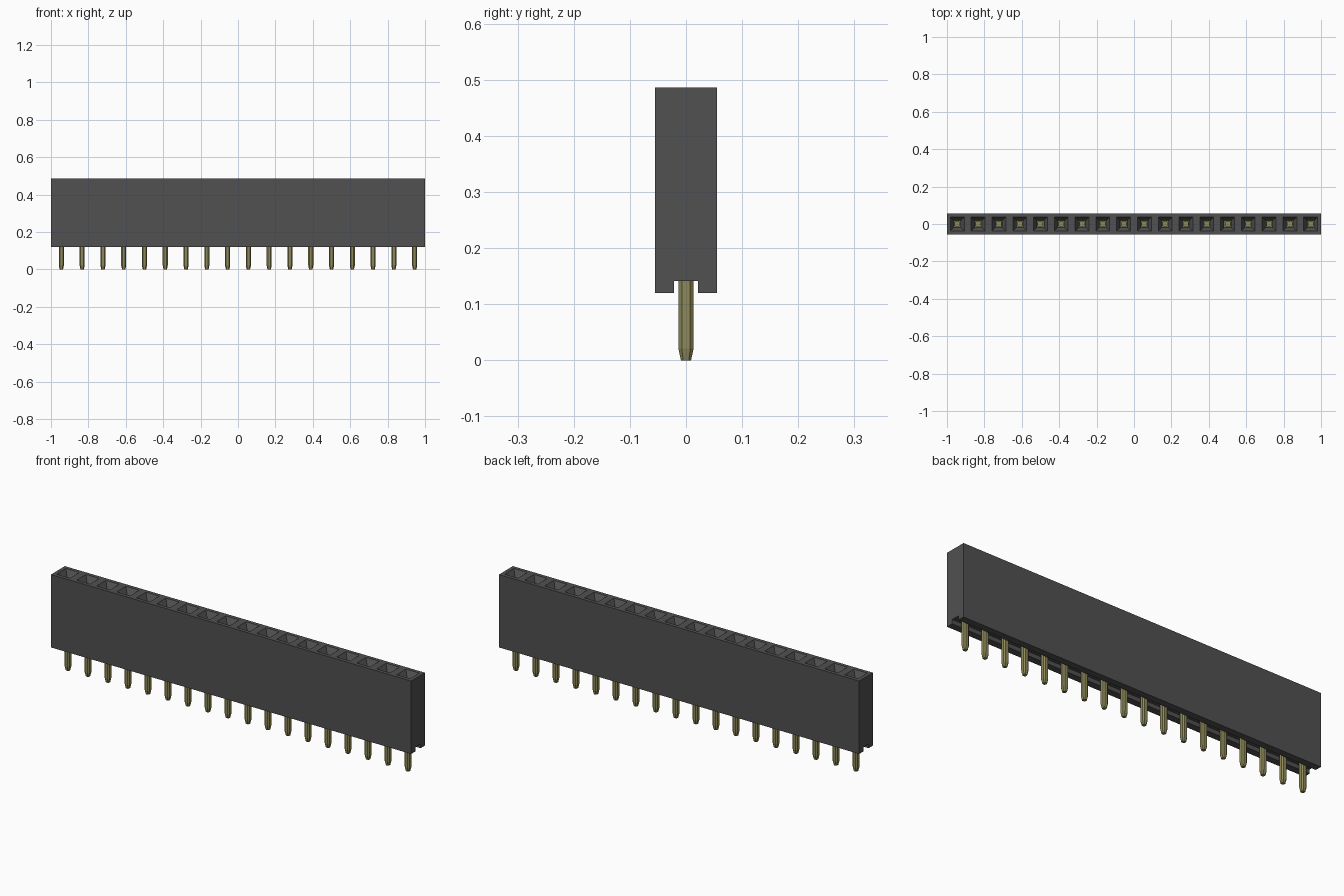
import bpy
import bmesh

cube = bpy.data.objects.get("Cube")
if cube:
    bpy.data.objects.remove(cube, do_unlink=True)

COUNT = 18
PITCH = 2 / COUNT
DEPTH = 0.055            # half depth of the housing
BASE, TOP = 0.12, 0.486
GROOVE, ROOF = 0.021, 0.141


def material(name, rgb):
    mat = bpy.data.materials.new(name)
    mat.use_nodes = True
    mat.diffuse_color = (*rgb, 1)
    mat.node_tree.nodes["Principled BSDF"].inputs["Base Color"].default_value = (*rgb, 1)
    return mat


def finish(bm, name, mat):
    bmesh.ops.remove_doubles(bm, verts=bm.verts, dist=0.0001)
    bmesh.ops.recalc_face_normals(bm, faces=bm.faces)
    mesh = bpy.data.meshes.new(name)
    bm.to_mesh(mesh)
    bm.free()
    mesh.materials.append(mat)
    obj = bpy.data.objects.new(name, mesh)
    bpy.context.collection.objects.link(obj)
    return obj


def loft(bm, rings, cap_start, cap_end):
    """Bridge rings of points with quads, optionally closing the ends."""
    loops = [[bm.verts.new(p) for p in ring] for ring in rings]
    for a, b in zip(loops, loops[1:]):
        for i in range(len(a)):
            j = (i + 1) % len(a)
            bm.faces.new((a[i], a[j], b[j], b[i]))
    if cap_start:
        bm.faces.new(loops[0])
    if cap_end:
        bm.faces.new(loops[-1])


def rectangle(x, hx, hy, z):
    return [(x - hx, -hy, z), (x + hx, -hy, z), (x + hx, hy, z), (x - hx, hy, z)]


def octagon(x, half, cut, z):
    k = half - cut
    return [(x + px, py, z) for px, py in (
        (half, -k), (half, k), (k, half), (-k, half),
        (-half, k), (-half, -k), (-k, -half), (k, -half))]


black = material("dark grey plastic", (0.082, 0.082, 0.082))
gold = material("dull gold metal", (0.27, 0.25, 0.10))
centres = [(i - (COUNT - 1) / 2) * PITCH for i in range(COUNT)]

# Housing: grooved outer walls, with a funnel and shaft in the top of each cell
bm = bmesh.new()
profile = [(-DEPTH, TOP), (-DEPTH, BASE), (-GROOVE, BASE), (-GROOVE, ROOF),
           (GROOVE, ROOF), (GROOVE, BASE), (DEPTH, BASE), (DEPTH, TOP)]
sections = [[bm.verts.new((-1 + i * PITCH, y, z)) for y, z in profile]
            for i in range(COUNT + 1)]
for a, b in zip(sections, sections[1:]):
    for i in range(len(profile) - 1):
        bm.faces.new((a[i], a[i + 1], b[i + 1], b[i]))
bm.faces.new(sections[0])
bm.faces.new(sections[-1])
for x in centres:
    loft(bm, [rectangle(x, PITCH / 2, DEPTH, TOP),
              rectangle(x, 0.037, 0.037, TOP),
              rectangle(x, 0.018, 0.018, TOP - 0.03),
              rectangle(x, 0.018, 0.018, ROOF + 0.06)], False, True)
bmesh.ops.dissolve_limit(bm, angle_limit=0.01, verts=bm.verts, edges=bm.edges)
finish(bm, "housing", black)

# Pins: chamfered square legs with tapered tips
bm = bmesh.new()
for x in centres:
    loft(bm, [octagon(x, 0.009, 0.004, 0),
              octagon(x, 0.0135, 0.006, 0.021),
              octagon(x, 0.0135, 0.006, ROOF)], True, True)
finish(bm, "pins", gold)

# Contacts: hollow square sleeves inside the shafts
bm = bmesh.new()
for x in centres:
    loft(bm, [rectangle(x, 0.0175, 0.0175, ROOF + 0.07),
              rectangle(x, 0.0175, 0.0175, TOP - 0.04),
              rectangle(x, 0.012, 0.012, TOP - 0.04),
              rectangle(x, 0.012, 0.012, ROOF + 0.07)], False, True)
finish(bm, "contacts", gold)
